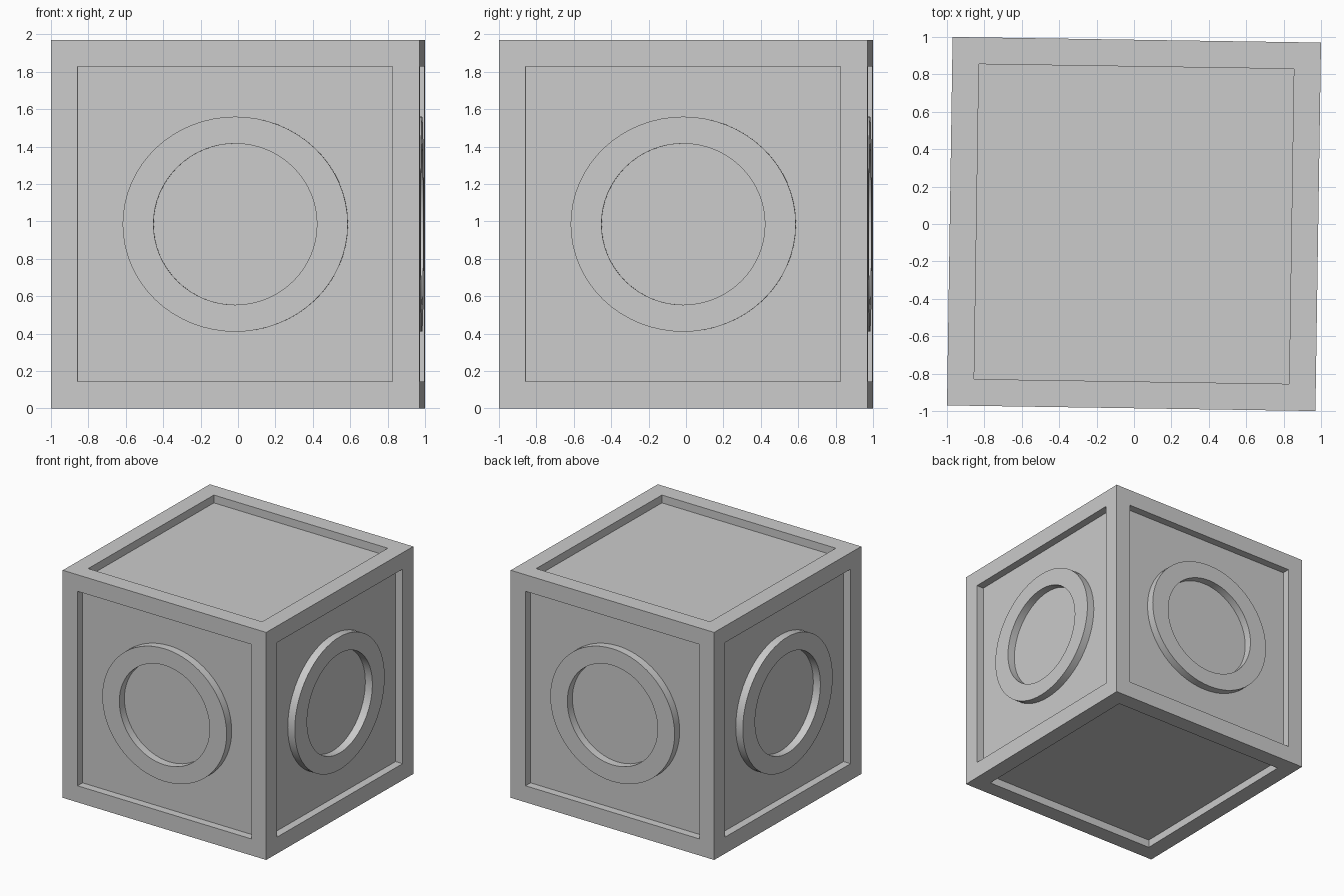
import bpy, bmesh
from math import sin, cos, pi
from mathutils import Matrix

if "Cube" in bpy.data.objects:
    bpy.data.objects.remove(bpy.data.objects["Cube"])

H = 0.985        # half side of the cube
OPEN = 0.842     # half width of each recessed panel
DEPTH = 0.068    # recess depth, also ring height
TURN = Matrix.Rotation(-0.0152, 4, 'Z')   # whole crate is turned slightly
PLACE = Matrix.Translation((0, 0, H)) @ TURN


def make_object(name, bm):
    bmesh.ops.recalc_face_normals(bm, faces=bm.faces)
    mesh = bpy.data.meshes.new(name)
    bm.to_mesh(mesh)
    bm.free()
    ob = bpy.data.objects.new(name, mesh)
    bpy.context.collection.objects.link(ob)
    return ob


# Crate body: cube with a sunken panel on all six sides
bm = bmesh.new()
bmesh.ops.create_cube(bm, size=2 * H)
panels = list(bm.faces)
bmesh.ops.inset_individual(bm, faces=panels, thickness=H - OPEN, use_even_offset=True)
for f in bmesh.ops.extrude_discrete_faces(bm, faces=panels)['faces']:
    f.normal_update()
    n = f.normal.copy()
    bmesh.ops.translate(bm, verts=f.verts, vec=-n * DEPTH)
body = make_object("crate_body", bm)
body.matrix_world = PLACE


# Raised, slightly oval ring on each of the four upright sides
def side_ring(name, quarter, segs=64):
    bm = bmesh.new()
    floor, face = -(H - DEPTH), -H
    # cross-section: half width, half height, y position
    section = [(0.602, 0.575, floor), (0.602, 0.575, face),
               (0.437, 0.431, face), (0.437, 0.431, floor)]
    loops = [[bm.verts.new((rx * cos(2 * pi * i / segs), y, rz * sin(2 * pi * i / segs)))
              for i in range(segs)] for rx, rz, y in section]
    for a, b in zip(loops, loops[1:]):
        for i in range(segs):
            j = (i + 1) % segs
            bm.faces.new((a[i], a[j], b[j], b[i]))
    # close the back so the normals are unambiguous
    for i in range(segs):
        j = (i + 1) % segs
        bm.faces.new((loops[3][i], loops[3][j], loops[0][j], loops[0][i]))
    ob = make_object(name, bm)
    ob.matrix_world = PLACE @ Matrix.Rotation(quarter * pi / 2, 4, 'Z')
    bpy.ops.object.select_all(action='DESELECT')
    ob.select_set(True)
    bpy.context.view_layer.objects.active = ob
    bpy.ops.object.shade_smooth_by_angle(angle=pi / 6)


for q, side in enumerate(("front", "right", "back", "left")):
    side_ring(side + "_ring", q)
